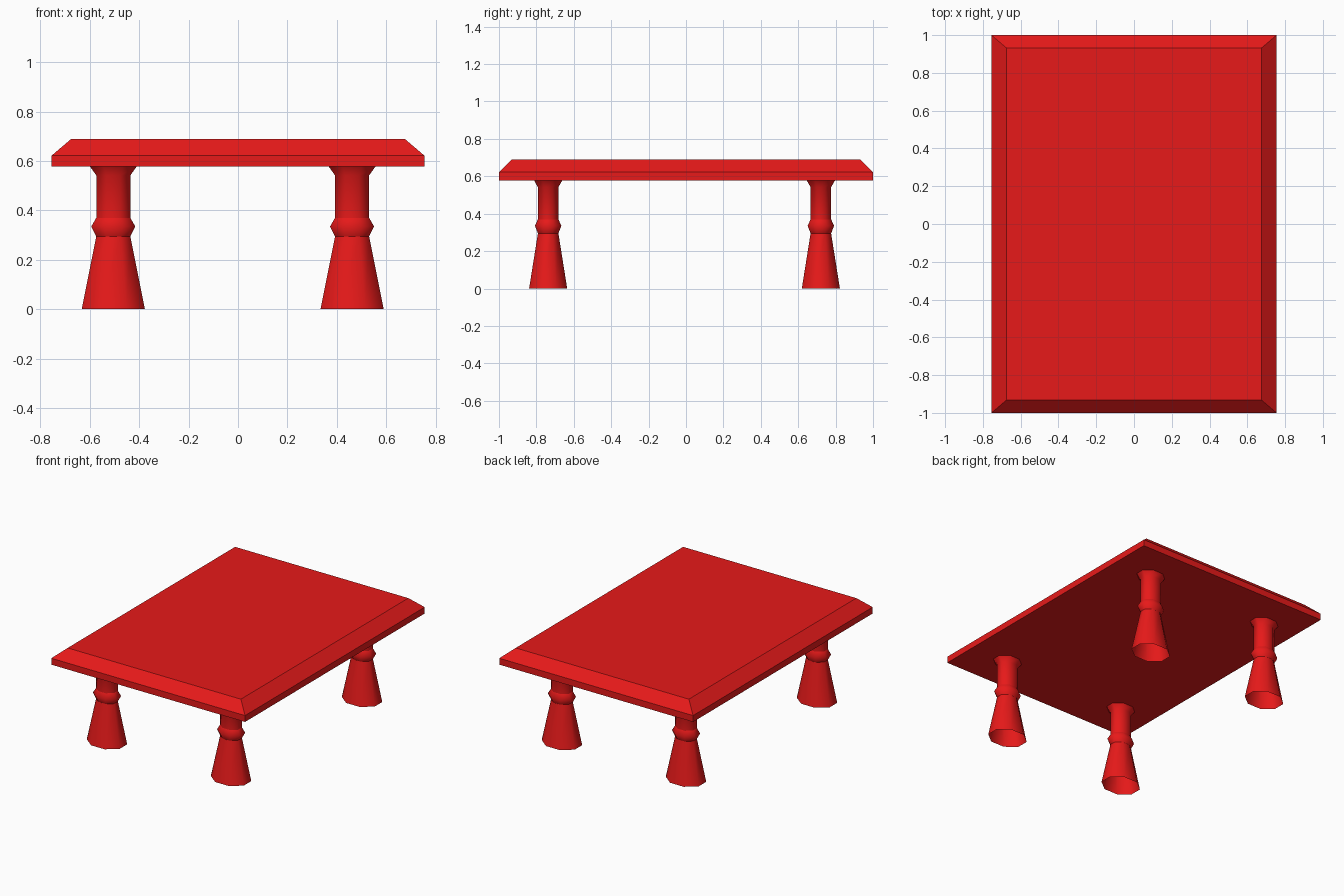
import bpy, bmesh, math

if "Cube" in bpy.data.objects:
    bpy.data.objects.remove(bpy.data.objects["Cube"])

red = bpy.data.materials.new("red_paint")
red.diffuse_color = (0.8, 0.01, 0.01, 1)
red.use_nodes = True
red.node_tree.nodes["Principled BSDF"].inputs["Base Color"].default_value = red.diffuse_color


def add_object(name, bm):
    bmesh.ops.recalc_face_normals(bm, faces=bm.faces)
    mesh = bpy.data.meshes.new(name)
    bm.to_mesh(mesh)
    bm.free()
    mesh.materials.append(red)
    obj = bpy.data.objects.new(name, mesh)
    bpy.context.collection.objects.link(obj)
    return obj


def loft(bm, rings):
    """Bridge successive closed rings of points with quads."""
    loops = [[bm.verts.new(p) for p in ring] for ring in rings]
    for a, b in zip(loops, loops[1:]):
        n = len(a)
        for i in range(n):
            j = (i + 1) % n
            bm.faces.new((a[i], a[j], b[j], b[i]))
    return loops


# Table top: slab with a wide bevel round its upper edge
bm = bmesh.new()
levels = [(0.755, 1.0, 0.577), (0.755, 1.0, 0.622), (0.675, 0.932, 0.69)]
loops = loft(bm, [[(-x, -y, z), (x, -y, z), (x, y, z), (-x, y, z)]
                  for x, y, z in levels])
bm.faces.new(loops[0])
bm.faces.new(loops[-1])
add_object("table_top", bm)

# Turned leg: (half width, height), eight sides, open ended, wider in x than y
PROFILE = [(0.128, 0), (0.069, 0.295), (0.089, 0.335),
           (0.069, 0.37), (0.069, 0.542), (0.094, 0.577)]
SIDES, Y_RATIO = 8, 0.795
CREASES = (1, 3)


def add_leg(name, cx, cy):
    bm = bmesh.new()
    rings = []
    for half, z in PROFILE:
        r = half / math.cos(math.pi / SIDES)
        angles = [(i + 0.5) * math.tau / SIDES for i in range(SIDES)]
        rings.append([(r * math.cos(a), r * Y_RATIO * math.sin(a), z) for a in angles])
    loops = loft(bm, rings)
    for f in bm.faces:
        f.smooth = True
    # Crisp lines above and below the bead
    for k in CREASES:
        for i in range(SIDES):
            bm.edges.get((loops[k][i], loops[k][(i + 1) % SIDES])).smooth = False
    add_object(name, bm).location = (cx, cy, 0)


for side, x in (("left", -0.505), ("right", 0.462)):
    for end, y in (("front", -0.737), ("back", 0.721)):
        add_leg(f"{end}_{side}_leg", x, y)
